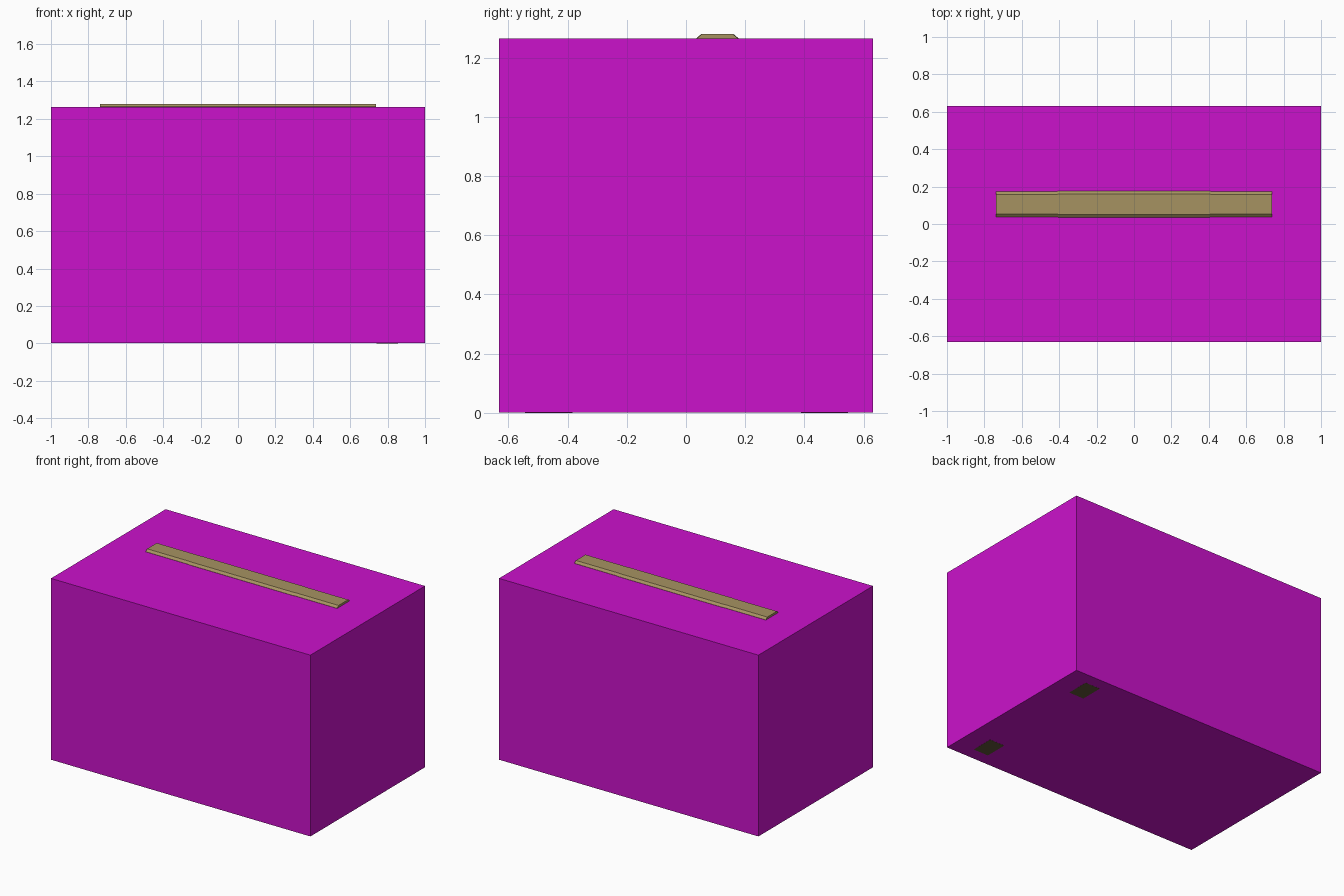
import bpy, bmesh

if "Cube" in bpy.data.objects:
    bpy.data.objects.remove(bpy.data.objects["Cube"])


def material(name, color):
    m = bpy.data.materials.new(name)
    m.diffuse_color = (*color, 1)
    m.use_nodes = True
    m.node_tree.nodes["Principled BSDF"].inputs["Base Color"].default_value = m.diffuse_color
    return m


def finish(name, bm, mat):
    bmesh.ops.recalc_face_normals(bm, faces=bm.faces)
    mesh = bpy.data.meshes.new(name)
    bm.to_mesh(mesh)
    bm.free()
    ob = bpy.data.objects.new(name, mesh)
    bpy.context.collection.objects.link(ob)
    mesh.materials.append(mat)
    return ob


def box(name, x, y, z, mat):
    bm = bmesh.new()
    bmesh.ops.create_cube(bm, size=1)
    for v in bm.verts:
        v.co = [lo + (hi - lo) * (c + 0.5) for c, (lo, hi) in zip(v.co, (x, y, z))]
    return finish(name, bm, mat)


magenta = material("magenta", (0.6, 0.006, 0.6))
wood = material("olive_wood", (0.38, 0.29, 0.12))
dark = material("dark_wood", (0.12, 0.09, 0.04))

# Enclosing block
box("body_block", (-1, 1), (-0.631, 0.631), (0.0005, 1.264), magenta)

# Chamfered top rail, a touch wider in the middle section
section = [(-0.069, 1.18), (0.069, 1.18), (0.069, 1.265), (0.053, 1.279),
           (-0.053, 1.279), (-0.069, 1.265)]
stations = [(-0.738, 1.0), (-0.41, 1.0), (-0.4, 1.04), (0.4, 1.04), (0.41, 1.0), (0.738, 1.0)]
bm = bmesh.new()
rings = [[bm.verts.new((x, 0.106 + y * s, z)) for y, z in section] for x, s in stations]
for a, b in zip(rings, rings[1:]):
    for i in range(len(section)):
        j = (i + 1) % len(section)
        bm.faces.new((a[i], a[j], b[j], b[i]))
bm.faces.new(rings[0])
bm.faces.new(rings[-1])
rail = finish("top_rail", bm, wood)
bpy.context.view_layer.objects.active = rail
rail.select_set(True)
bpy.ops.object.shade_smooth_by_angle()

# Feet showing through the underside
for name, y in (("front_foot", -0.463), ("back_foot", 0.468)):
    box(name, (0.74, 0.855), (y - 0.08, y + 0.08), (0, 0.05), dark)
